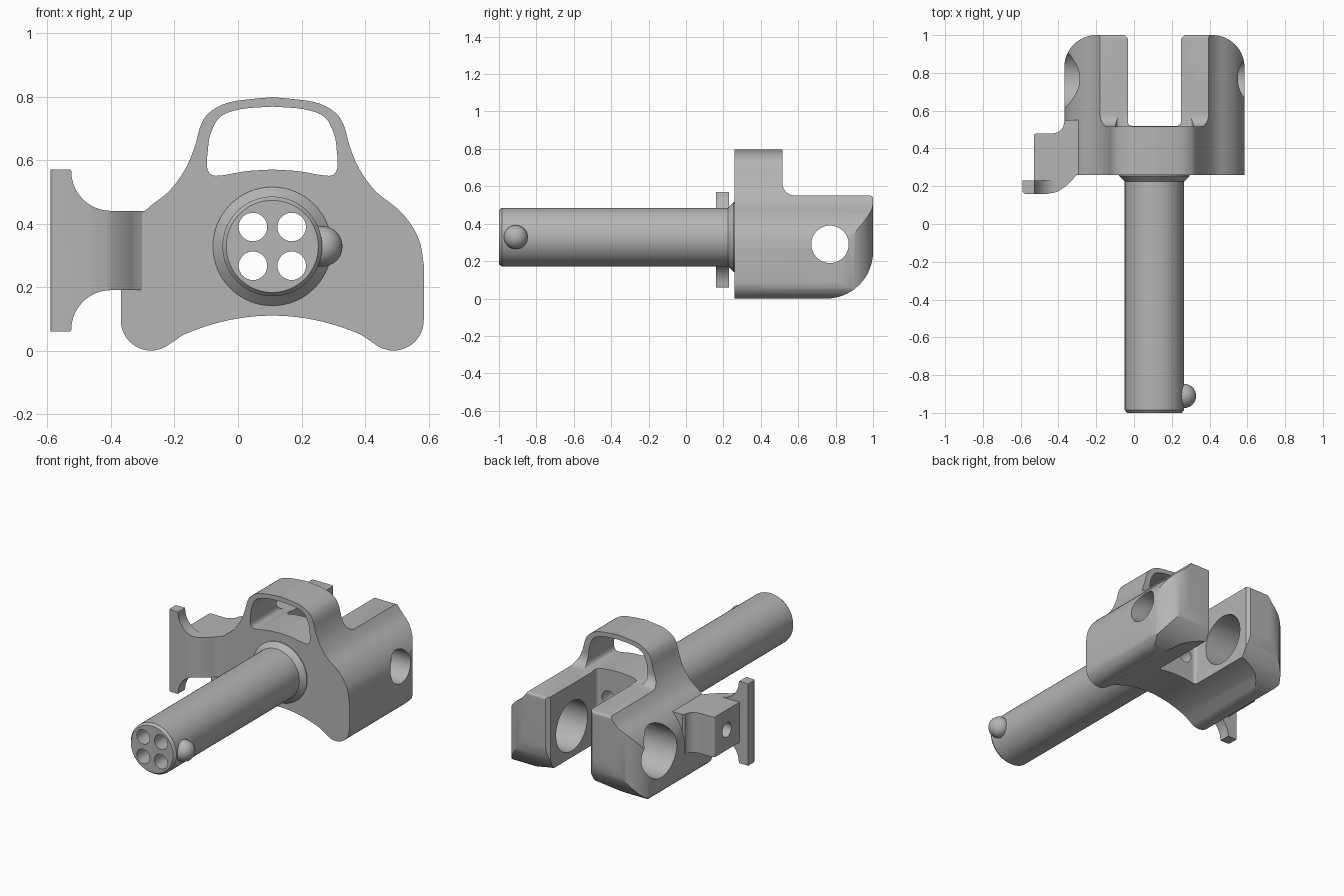
import bpy, bmesh
from math import sin, cos, pi, radians
from mathutils import Vector, Matrix

if "Cube" in bpy.data.objects:
    bpy.data.objects.remove(bpy.data.objects["Cube"])

CX, CZ = 0.108, 0.328      # body mid line, shaft height
PIN_Y, PIN_Z = 0.77, 0.29  # cross hole axis

grey = bpy.data.materials.new("plain grey")
grey.use_nodes = True
COLOUR = (0.46, 0.46, 0.46, 1)
grey.diffuse_color = COLOUR
grey.node_tree.nodes["Principled BSDF"].inputs["Base Color"].default_value = COLOUR


def finish(bm, name):
    bmesh.ops.remove_doubles(bm, verts=bm.verts, dist=1e-5)
    bmesh.ops.recalc_face_normals(bm, faces=bm.faces)
    mesh = bpy.data.meshes.new(name)
    bm.to_mesh(mesh)
    bm.free()
    ob = bpy.data.objects.new(name, mesh)
    bpy.context.collection.objects.link(ob)
    mesh.materials.append(grey)
    return ob


def prism(name, pts, axis, lo, hi):
    """Extrude a 2D outline along an axis."""
    place = {"x": lambda a, b, t: (t, a, b),
             "y": lambda a, b, t: (a, t, b),
             "z": lambda a, b, t: (a, b, t)}[axis]
    bm = bmesh.new()
    face = bm.faces.new([bm.verts.new(place(a, b, lo)) for a, b in pts])
    out = bmesh.ops.extrude_face_region(bm, geom=[face])
    move = Vector(place(0, 0, hi - lo))
    bmesh.ops.translate(bm, vec=move, verts=[v for v in out["geom"] if isinstance(v, bmesh.types.BMVert)])
    return finish(bm, name)


def arc(cx, cy, r, a0, a1, n=16):
    return [(cx + r * cos(radians(a0 + (a1 - a0) * i / n)),
             cy + r * sin(radians(a0 + (a1 - a0) * i / n))) for i in range(n + 1)]


def circle(cx, cy, r, n=64):
    return arc(cx, cy, r, 0, 360, n)[:-1]


def spline(pts, n=6):
    """Smooth curve through a few points."""
    p = [Vector(q) for q in [pts[0]] + pts + [pts[-1]]]
    out = []
    for a, b, c, d in zip(p, p[1:], p[2:], p[3:]):
        for i in range(n):
            t = i / n
            out.append(tuple(0.5 * (2 * b + (c - a) * t + (2 * a - 5 * b + 4 * c - d) * t * t
                                    + (3 * b - a - 3 * c + d) * t ** 3)))
    return out + [pts[-1]]


def mirrored(half):
    """Close a half outline, given from mid line to mid line."""
    return [(CX + u, z) for u, z in half] + [(CX - u, z) for u, z in half[-2:0:-1]]


def boolean(ob, tool, op="DIFFERENCE"):
    mod = ob.modifiers.new(op, "BOOLEAN")
    mod.operation, mod.solver, mod.object = op, "EXACT", tool
    bpy.context.view_layer.objects.active = ob
    bpy.ops.object.modifier_apply(modifier=mod.name)
    bpy.data.objects.remove(tool)


def smooth(ob, angle=30):
    bpy.ops.object.select_all(action="DESELECT")
    ob.select_set(True)
    bpy.context.view_layer.objects.active = ob
    bpy.ops.object.shade_smooth_by_angle(angle=radians(angle))


# Body: front outline, trimmed by side and plan outlines
arch = [(0.028 * i, 0.11 - (0.028 * i) ** 2 / 1.3) for i in range(11)]
lobe = arc(0.382, 0.095, 0.095, -120, 0)
shoulder = spline([(0.477, 0.27), (0.465, 0.34), (0.435, 0.4), (0.39, 0.45), (0.325, 0.502),
                   (0.275, 0.57), (0.245, 0.64), (0.225, 0.71), (0.195, 0.752),
                   (0.13, 0.783), (0, 0.798)])
body = prism("forked_body", mirrored(arch + lobe + shoulder), "y", 0.26, 1.1)

side = ([(0.2, -0.1), (0.7, -0.1), (0.7, 0.0)] + arc(0.75, 0.25, 0.25, -90, 0)
        + [(1.0, 0.53)] + arc(0.985, 0.535, 0.015, 0, 90, 4)
        + arc(0.585, 0.62, 0.07, 270, 180, 10)
        + arc(0.5, 0.8, 0.015, 0, 90, 4)[:1] + [(0.515, 0.9), (0.2, 0.9)])
boolean(body, prism("side_trim", side, "x", -1, 1), "INTERSECT")

half = 0.477
plan = ([(CX - half - 0.1, 0.2), (CX + half + 0.1, 0.2), (CX + half + 0.1, 0.7), (CX + half, 0.7)]
        + arc(CX + half - 0.17, 0.83, 0.17, 0, 90)
        + arc(CX - half + 0.17, 0.83, 0.17, 90, 180)
        + [(CX - half, 0.7), (CX - half - 0.1, 0.7)])
boolean(body, prism("plan_trim", plan, "z", -0.2, 1), "INTERSECT")

# Slot between the two arms, with rounded corners
slot = ([(CX + 0.16, 1.2), (CX + 0.16, 1.0)] + arc(CX + 0.12, 0.98, 0.02, 0, 0, 1)[:1]
        + arc(CX + 0.12, 0.54, 0.02, 0, -90, 6) + arc(CX - 0.12, 0.54, 0.02, -90, -180, 6)
        + [(CX - 0.14, 0.98), (CX - 0.16, 1.0), (CX - 0.16, 1.2)])
boolean(body, prism("slot_cutter", slot, "z", -0.2, 1))

# Window under the carrying loop
window = spline([(0, 0.57), (0.08, 0.565), (0.15, 0.553), (0.185, 0.551), (0.2, 0.562),
                 (0.206, 0.585), (0.203, 0.63), (0.195, 0.68), (0.165, 0.735),
                 (0.1, 0.76), (0, 0.768)], 4)
boolean(body, prism("window_cutter", mirrored(window), "y", 0.1, 0.8))

# Cross hole: wide through the right arm, narrow at the left face
boolean(body, prism("wide_hole", circle(PIN_Y, PIN_Z, 0.155), "x", -1, 0.45))
boolean(body, prism("narrow_hole", circle(PIN_Y, PIN_Z, 0.1), "x", 0.3, 1))

# Shaft with chamfered end and flared collar
rings = [(0, -1), (0.145, -1), (0.157, -0.985), (0.157, 0.225), (0.187, 0.255), (0.187, 0.27), (0, 0.27)]
bm = bmesh.new()
verts = [bm.verts.new((CX + r, y, CZ)) for r, y in rings]
edges = [bm.edges.new(p) for p in zip(verts, verts[1:])]
bmesh.ops.spin(bm, geom=verts + edges, cent=(CX, 0, CZ), axis=(0, 1, 0),
               angle=2 * pi, steps=64, use_merge=True)
shaft = finish(bm, "shaft")

# Four long bores through shaft and body
for sx in (-1, 1):
    for sz in (-1, 1):
        for part in (shaft, body):
            bore = circle(CX + sx * 0.061, CZ + sz * 0.061, 0.045, 32)
            boolean(part, prism("bore_cutter", bore, "y", -1.2, 0.6))

# Round locking knob on the shaft
bm = bmesh.new()
bmesh.ops.create_uvsphere(bm, u_segments=32, v_segments=16, radius=0.064,
                          matrix=Matrix.Translation((0.265, -0.91, CZ)))
knob = finish(bm, "locking_knob")
boolean(knob, prism("knob_trim", circle(CX, CZ, 0.14), "y", -1.2, -0.7))

# Side tab: block with a cross bore
block = ([(-0.53, 0.2), (-0.365, 0.2), (-0.34, 0.22), (-0.3, 0.262), (-0.2, 0.3), (-0.2, 0.55), (-0.36, 0.55)]
         + arc(-0.43, 0.54, 0.06, 0, -90, 8) + arc(-0.515, 0.465, 0.015, 90, 180, 4))
tab = prism("side_tab", block, "z", 0.19, 0.44)
boolean(tab, prism("tab_bore", circle(0.355, 0.315, 0.045, 32), "x", -0.8, -0.3))

# Flared end plate of the tab
top = [(-0.59, 0.57), (-0.527, 0.57)] + arc(-0.4, 0.565, 0.125, 180, 270) + [(-0.33, 0.44)]
flare = prism("flared_plate", top + [(x, 0.63 - z) for x, z in reversed(top)], "y", 0.1, 0.23)
front = spline([(-0.46, 0.16), (-0.41, 0.17), (-0.37, 0.194), (-0.34, 0.22), (-0.3, 0.262)], 4)
trim = [(-0.7, 0.3), (-0.7, 0.175), (-0.59, 0.175)] + arc(-0.575, 0.175, 0.015, 180, 270, 4) + front + [(-0.3, 0.3)]
boolean(flare, prism("flare_trim", trim, "z", -0.1, 0.8), "INTERSECT")

for ob in (body, shaft, knob, tab, flare):
    smooth(ob)
